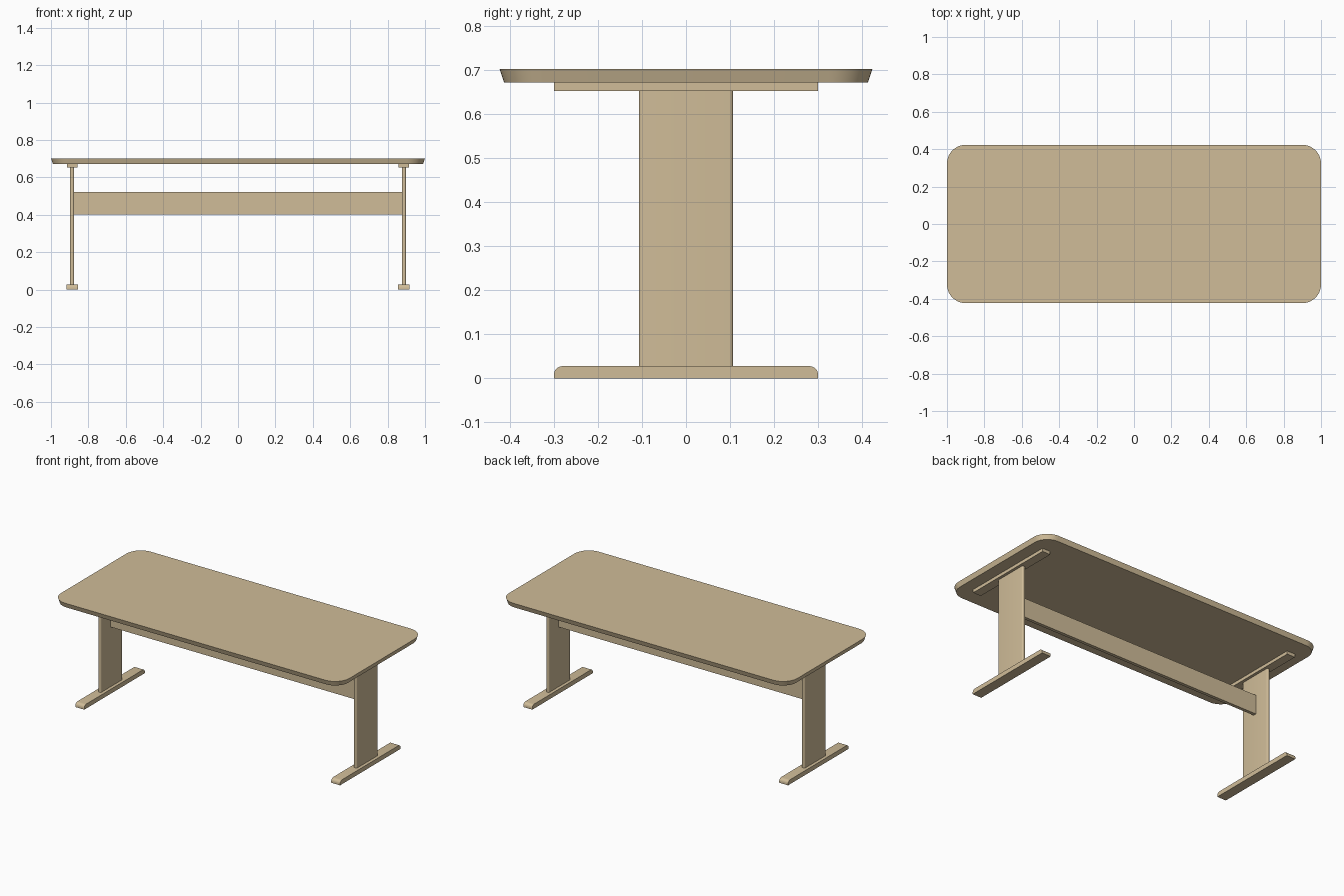
import bpy, bmesh
from math import sin, cos, pi, radians

cube = bpy.data.objects.get("Cube")
if cube:
    bpy.data.objects.remove(cube, do_unlink=True)

wood = bpy.data.materials.new("light_oak")
wood.use_nodes = True
COLOUR = (0.63, 0.505, 0.315, 1)
wood.diffuse_color = COLOUR
wood.node_tree.nodes["Principled BSDF"].inputs["Base Color"].default_value = COLOUR


def finish(name, bm):
    bmesh.ops.recalc_face_normals(bm, faces=bm.faces)
    mesh = bpy.data.meshes.new(name)
    bm.to_mesh(mesh)
    bm.free()
    mesh.materials.append(wood)
    obj = bpy.data.objects.new(name, mesh)
    bpy.context.collection.objects.link(obj)
    bpy.ops.object.select_all(action='DESELECT')
    obj.select_set(True)
    bpy.context.view_layer.objects.active = obj
    bpy.ops.object.shade_smooth_by_angle(angle=radians(30))
    return obj


def board(name, size, centre, radius=0, rounded=None):
    """Box whose edges chosen by rounded(a, b) get a round bevel."""
    bm = bmesh.new()
    bmesh.ops.create_cube(bm, size=1)
    for v in bm.verts:
        v.co = [c + p * s for c, p, s in zip(centre, v.co, size)]
    if rounded:
        edges = [e for e in bm.edges if rounded(*(v.co for v in e.verts))]
        bmesh.ops.bevel(bm, geom=edges, offset=radius, segments=6,
                        profile=0.5, affect='EDGES')
    return finish(name, bm)


def rounded_ring(bm, hx, hy, r, z, steps=12):
    ring = []
    corners = ((1, 1), (-1, 1), (-1, -1), (1, -1))
    for q, (sx, sy) in enumerate(corners):
        for i in range(steps + 1):
            a = (q + i / steps) * pi / 2
            ring.append(bm.verts.new((sx * (hx - r) + r * cos(a),
                                      sy * (hy - r) + r * sin(a), z)))
    return ring


# Tabletop: rounded rectangle with an undercut edge
bm = bmesh.new()
low = rounded_ring(bm, 0.99, 0.413, 0.09, 0.672)
high = rounded_ring(bm, 1.0, 0.423, 0.1, 0.702)
bm.faces.new(low)
bm.faces.new(high)
for i in range(len(low)):
    j = (i + 1) % len(low)
    bm.faces.new((low[i], low[j], high[j], high[i]))
finish("tabletop", bm)

# Trestle at each end: foot, upright and cleat
for side, s in (("left", 1), ("right", -1)):
    x = s * 0.887
    board(side + "_foot", (0.062, 0.6, 0.028), (x, 0, 0.014), 0.02,
          lambda a, b: abs(a.x - b.x) > 0.01 and a.z > 0.02)
    board(side + "_upright", (0.022, 0.214, 0.624), (x, 0, 0.34), 0.008,
          lambda a, b: abs(a.z - b.z) > 0.01)
    board(side + "_cleat", (0.056, 0.6, 0.02), (x, 0, 0.662))

# Stretcher between the uprights
board("stretcher", (1.754, 0.02, 0.12), (0, 0, 0.462))
